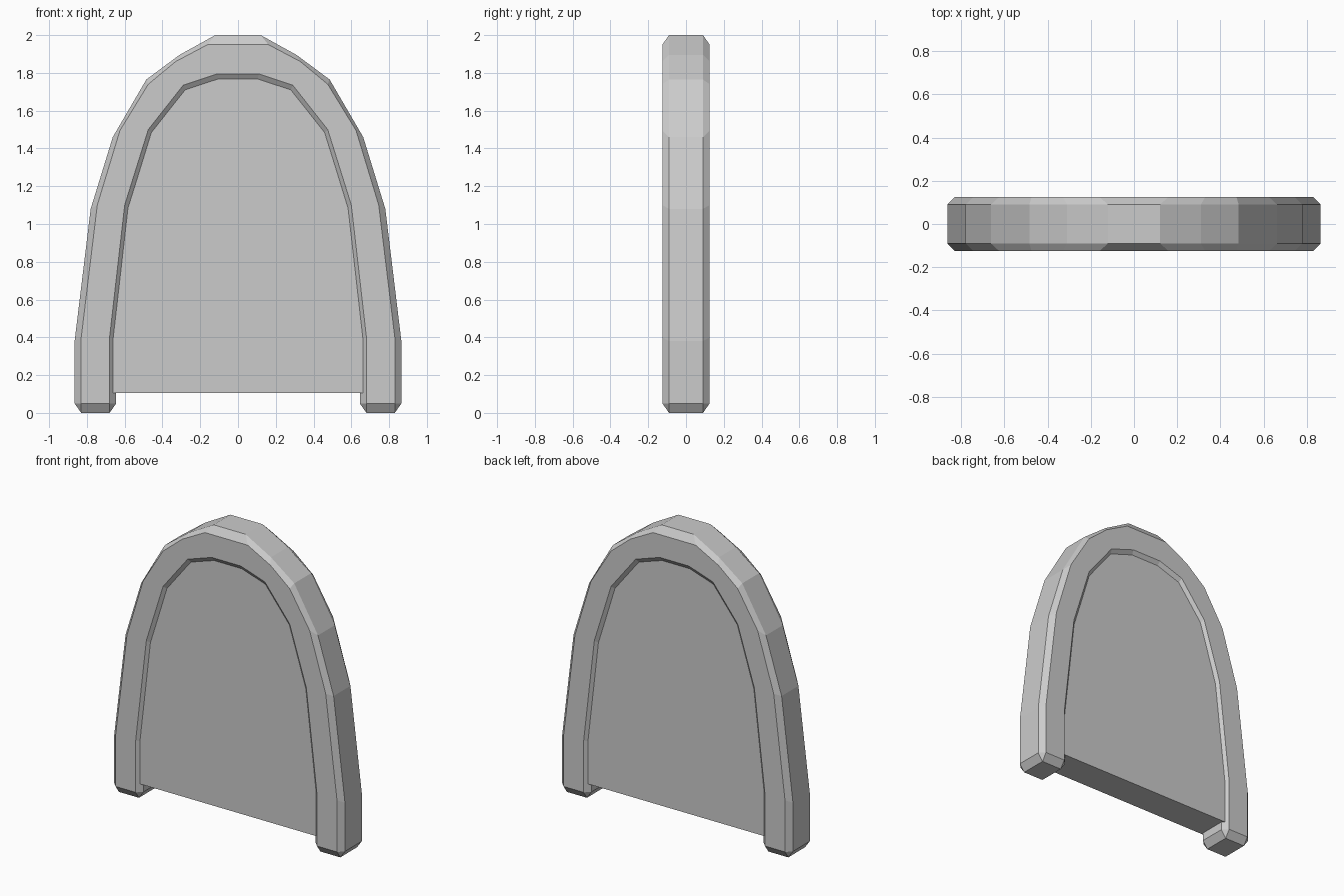
import bpy, bmesh

if "Cube" in bpy.data.objects:
    bpy.data.objects.remove(bpy.data.objects["Cube"])

# Right-half stations from foot to crown, as (x, z)
outer_side = [(.865, .05), (.865, .38), (.78, 1.08), (.663, 1.46), (.485, 1.765), (.31, 1.895), (.12, 2.0)]
outer_face = [(.83, .05), (.83, .40), (.745, 1.10), (.625, 1.495), (.475, 1.74), (.33, 1.86), (.16, 1.95)]
inner_face = [(.68, .05), (.68, .40), (.60, 1.10), (.475, 1.50), (.383, 1.617), (.29, 1.735), (.11, 1.795)]
inner_side = [(.645, .05), (.645, .39), (.568, 1.07), (.445, 1.47), (.358, 1.58), (.27, 1.69), (.10, 1.745)]
SIDE_Y, FACE_Y, PANEL_Y = .09, .125, .106


def full(half):
    """Mirror a half outline across x = 0."""
    return half + [(-x, z) for x, z in reversed(half)]


def finish(name, bm):
    bmesh.ops.recalc_face_normals(bm, faces=bm.faces)
    me = bpy.data.meshes.new(name)
    bm.to_mesh(me)
    bm.free()
    ob = bpy.data.objects.new(name, me)
    bpy.context.collection.objects.link(ob)
    return ob


# Arch frame: chamfered bar swept round the arch
bm = bmesh.new()
section = [(outer_side, -SIDE_Y), (outer_face, -FACE_Y), (inner_face, -FACE_Y), (inner_side, -SIDE_Y),
           (inner_side, SIDE_Y), (inner_face, FACE_Y), (outer_face, FACE_Y), (outer_side, SIDE_Y)]
lines = [[bm.verts.new((x, y, z)) for x, z in full(h)] for h, y in section]
for i in range(8):
    a, b = lines[i], lines[(i + 1) % 8]
    for k in range(len(a) - 1):
        bm.faces.new((a[k], a[k + 1], b[k + 1], b[k]))

# Chamfered feet
for end, s in ((0, 1), (-1, -1)):
    r = [l[end] for l in lines]
    f = [bm.verts.new((s * x, y, 0)) for x, y in
         ((.83, -SIDE_Y), (.68, -SIDE_Y), (.68, SIDE_Y), (.83, SIDE_Y))]
    bm.faces.new(f)
    for i in range(4):
        bm.faces.new((r[2 * i], r[2 * i + 1], f[i]))
    for ring, foot in (((1, 2), (0, 1)), ((3, 4), (1, 2)), ((5, 6), (2, 3)), ((7, 0), (3, 0))):
        c = [r[ring[0]], r[ring[1]], f[foot[1]], f[foot[0]]]
        bm.faces.new(c)
    for face in [g for g in bm.faces if len(g.verts) == 3 and g.calc_area() < 1e-8]:
        bm.faces.remove(face)
finish("arch_frame", bm)

# Recessed panel, its edge buried inside the frame
bm = bmesh.new()
mid = [((a + c) / 2, (b + d) / 2) for (a, b), (c, d) in zip(outer_face, inner_face)]
mid[0] = (.755, .105)
outline = full(mid)
front = [bm.verts.new((x, -PANEL_Y, z)) for x, z in outline]
back = [bm.verts.new((x, PANEL_Y, z)) for x, z in outline]
bm.faces.new(front)
bm.faces.new(back)
n = len(outline)
for k in range(n):
    j = (k + 1) % n
    bm.faces.new((front[k], front[j], back[j], back[k]))
finish("panel", bm)
